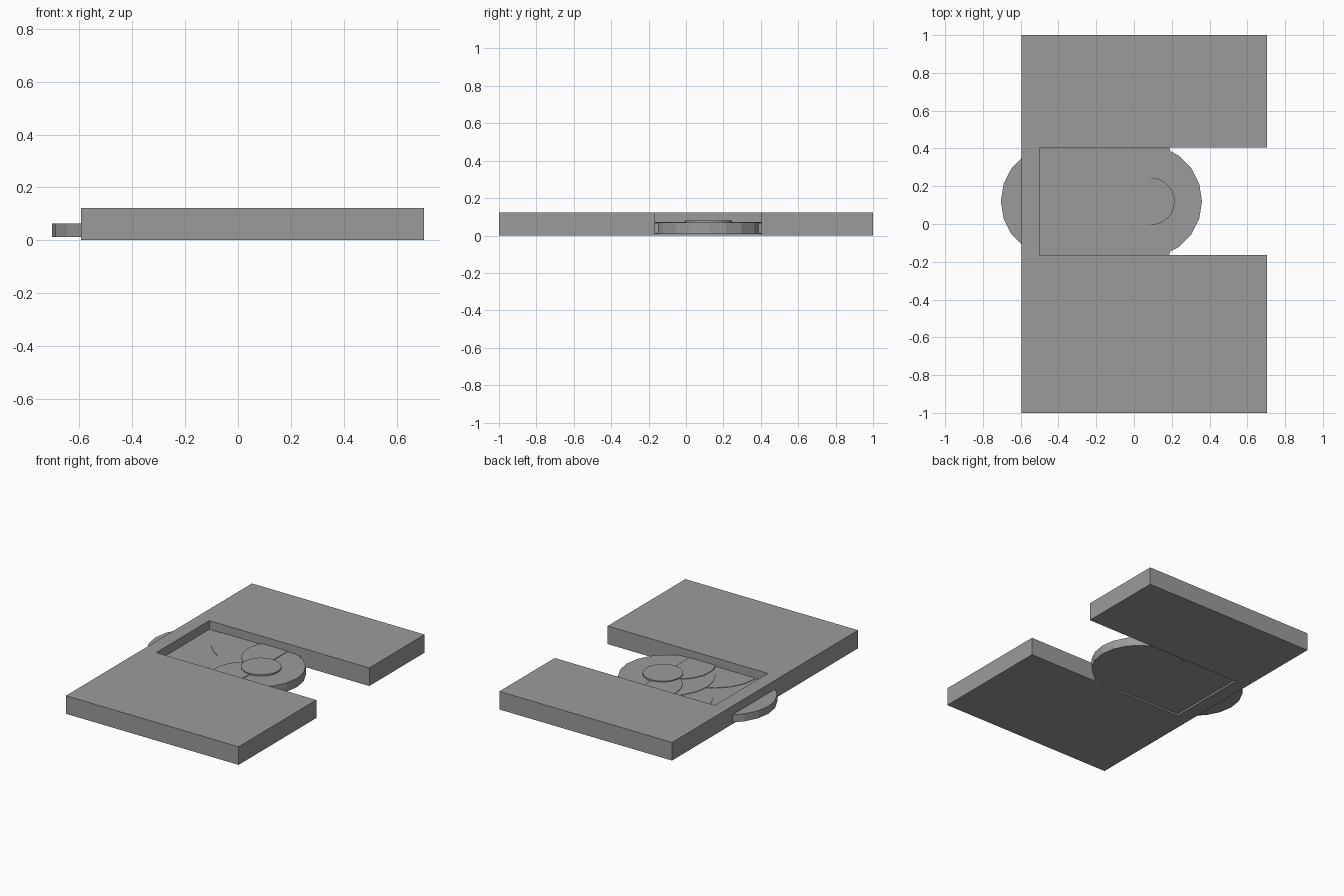
import bpy, bmesh, math

if "Cube" in bpy.data.objects:
    bpy.data.objects.remove(bpy.data.objects["Cube"])

grey = bpy.data.materials.new("plain grey")
grey.diffuse_color = (0.33, 0.33, 0.33, 1)
grey.use_nodes = True
grey.node_tree.nodes["Principled BSDF"].inputs["Base Color"].default_value = grey.diffuse_color


def prism(name, pts, z0, z1):
    """Extrude a flat outline from z0 up to z1."""
    bm = bmesh.new()
    base = bm.faces.new([bm.verts.new((x, y, z0)) for x, y in pts])
    ext = bmesh.ops.extrude_face_region(bm, geom=[base])
    for v in ext["geom"]:
        if isinstance(v, bmesh.types.BMVert):
            v.co.z = z1
    bmesh.ops.recalc_face_normals(bm, faces=bm.faces)
    me = bpy.data.meshes.new(name)
    bm.to_mesh(me)
    bm.free()
    me.materials.append(grey)
    ob = bpy.data.objects.new(name, me)
    bpy.context.collection.objects.link(ob)
    return ob


def arc(cx, cy, r, n, start=0.0, sweep=360.0):
    """Points on a circle; a partial sweep includes both ends."""
    count = n if sweep == 360 else n + 1
    return [(cx + r * math.cos(math.radians(start + sweep * i / n)),
             cy + r * math.sin(math.radians(start + sweep * i / n)))
            for i in range(count)]


MID = 0.12            # centre line of the slot
HALF = 0.285          # half width of the slot
X0, X1, XS = -0.595, 0.705, -0.50

# U-shaped slab with an open slot on the right
prism("slab", [(X0, -1), (X1, -1), (X1, MID - HALF), (XS, MID - HALF),
               (XS, MID + HALF), (X1, MID + HALF), (X1, 1), (X0, 1)], 0, 0.123)

# Disc poking through the closed end of the slot
prism("end_disc", arc(-0.405, MID, 0.30, 20), 0.012, 0.063)

# Overlapping scales on either side, stepping upwards
for side, label in ((1, "back"), (-1, "front")):
    prism(f"{label}_scale", arc(-0.11, MID + side * 0.27, 0.30, 20), 0.011, 0.066)
    prism(f"{label}_half_scale",
          arc(0.09, MID + side * 0.18, 0.225, 12, 90, 180), 0.02, 0.073)

# Large disc at the open end and the small raised disc on top
prism("large_disc", arc(0.06, MID, 0.30, 20), 0.009, 0.069)
prism("small_disc", arc(0.09, MID, 0.125, 32), 0.03, 0.079)
